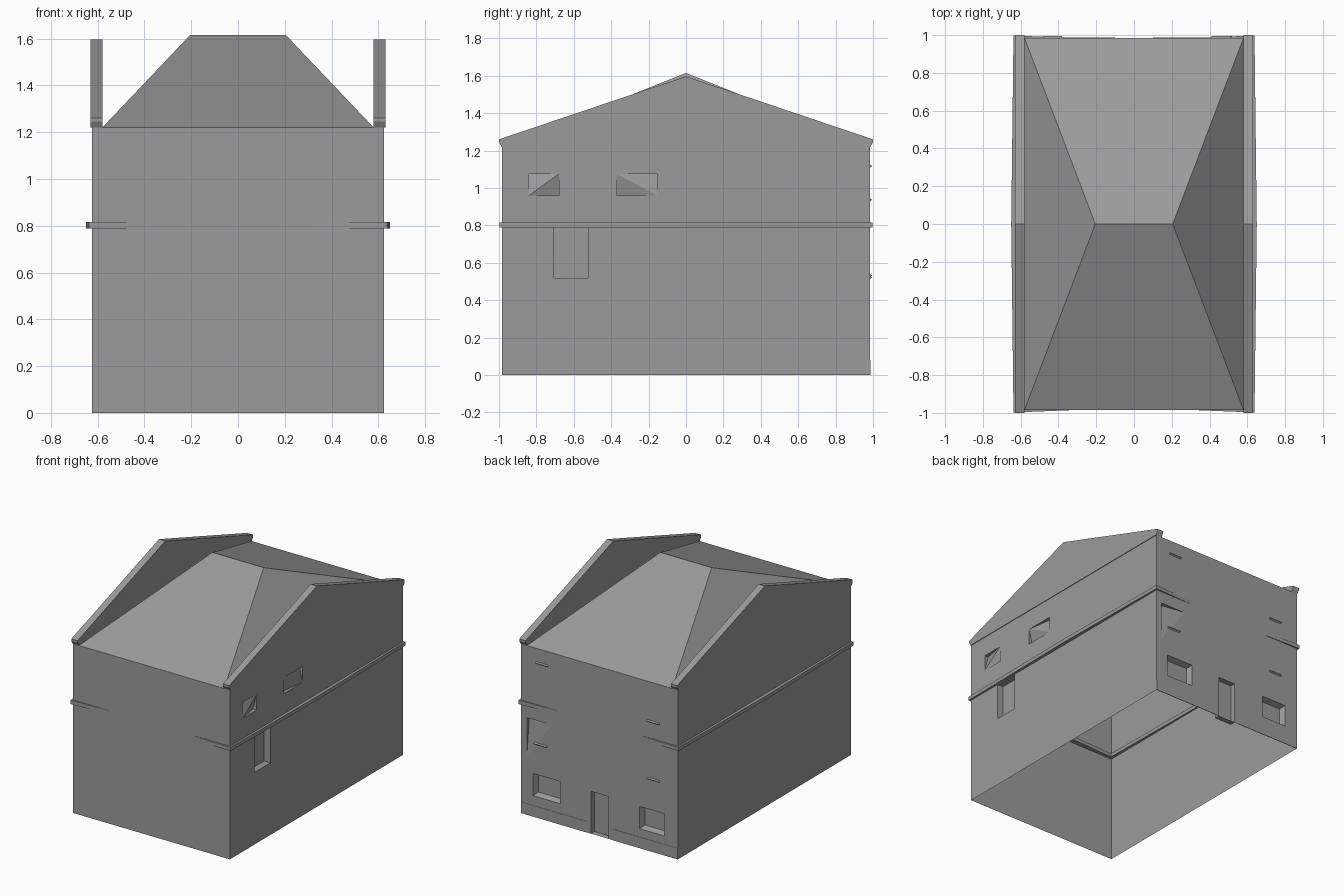
import bpy
import bmesh

cube = bpy.data.objects.get("Cube")
if cube:
    bpy.data.objects.remove(cube, do_unlink=True)

HX, HY, EAVE = 0.625, 0.985, 1.22

stone = bpy.data.materials.new("grey_stone")
stone.use_nodes = True
stone.diffuse_color = (0.33, 0.33, 0.33, 1)
bsdf = next(n for n in stone.node_tree.nodes if n.type == "BSDF_PRINCIPLED")
bsdf.inputs["Base Color"].default_value = (0.33, 0.33, 0.33, 1)


def finish(name, bm, closed=False):
    bmesh.ops.remove_doubles(bm, verts=bm.verts, dist=0.0001)
    if closed:
        bmesh.ops.recalc_face_normals(bm, faces=bm.faces)
    mesh = bpy.data.meshes.new(name)
    bm.to_mesh(mesh)
    bm.free()
    mesh.materials.append(stone)
    obj = bpy.data.objects.new(name, mesh)
    bpy.context.collection.objects.link(obj)
    return obj


def face(bm, points):
    # Drop repeated corners so a flush reveal becomes a triangle or nothing
    unique = []
    for p in points:
        if p not in unique:
            unique.append(p)
    if len(unique) > 2:
        bm.faces.new([bm.verts.new(p) for p in unique])


def wall(name, half_width, place, openings=()):
    """Sheet wall with recesses: (left, right, bottom, top, corner depths, splay)."""
    bm = bmesh.new()
    us = sorted({-half_width, half_width, *(v for o in openings for v in o[:2])})
    zs = sorted({0, EAVE, *(v for o in openings for v in o[2:4])})
    for u0, u1 in zip(us, us[1:]):
        for z0, z1 in zip(zs, zs[1:]):
            u, z = (u0 + u1) / 2, (z0 + z1) / 2
            if any(o[0] < u < o[1] and o[2] < z < o[3] for o in openings):
                continue
            face(bm, [place(u0, z0, 0), place(u1, z0, 0), place(u1, z1, 0), place(u0, z1, 0)])
    for l, r, b, t, depths, s in openings:
        rim = [place(u, z, 0) for u, z in ((l, b), (r, b), (r, t), (l, t))]
        inner = ((l + s, b + s), (r - s, b + s), (r - s, t - s), (l + s, t - s))
        floor = [place(u, z, d) for (u, z), d in zip(inner, depths)]
        for i in range(4):
            j = (i + 1) % 4
            face(bm, [rim[i], rim[j], floor[j], floor[i]])
        k = 1 if depths[0] + depths[2] > depths[1] + depths[3] else 0
        for n in (1, 2):
            face(bm, [floor[k], floor[(k + n) % 4], floor[(k + n + 1) % 4]])
    return finish(name, bm)


def prism(name, profile, x0, x1):
    # Extrude a (y, z) profile along x
    bm = bmesh.new()
    a = [(x0, y, z) for y, z in profile]
    b = [(x1, y, z) for y, z in profile]
    face(bm, a)
    face(bm, b[::-1])
    for i in range(len(a)):
        j = (i + 1) % len(a)
        face(bm, [a[i], b[i], b[j], a[j]])
    return finish(name, bm, closed=True)


def flat(d):
    return (d,) * 4


# Walls, open underneath
wall("front_wall", HX, lambda u, z, d: (u, d - HY, z))
wall("right_wall", HY, lambda u, z, d: (d - HX, -u, z))
wall("left_wall", HY, lambda u, z, d: (HX - d, u, z), [
    (-0.705, -0.525, 0.52, 0.79, flat(0.05), 0),
    (-0.84, -0.68, 0.96, 1.075, (0, 0.03, 0, 0.03), 0),
    (-0.37, -0.155, 0.96, 1.075, (0.03, 0, 0.03, 0), 0),
])
wall("back_wall", HX, lambda u, z, d: (-u, HY - d, z), [
    (-0.07, 0.07, 0, 0.305, flat(0.04), 0),
    (-0.53, -0.31, 0.15, 0.31, flat(0.04), 0.015),
    (0.32, 0.52, 0.14, 0.30, flat(0.04), 0.015),
    (-0.58, -0.38, 0.42, 0.70, (0, 0, 0, 0.03), 0),
])

# Hipped roof
bm = bmesh.new()
ridge = [(-0.205, 0, 1.615), (0.205, 0, 1.615)]
ex = 0.58
c = [(-ex, -HY, EAVE), (ex, -HY, EAVE), (ex, HY, EAVE), (-ex, HY, EAVE)]
face(bm, [c[0], c[1], ridge[1], ridge[0]])
face(bm, [c[1], c[2], ridge[1]])
face(bm, [c[2], c[3], ridge[0], ridge[1]])
face(bm, [c[3], c[0], ridge[0]])
finish("hipped_roof", bm)

# Gable parapets with small kneelers at the eaves
half = [(HY, EAVE), (1.0, 1.245), (1.0, 1.26)]
gable = half + [(0, 1.597)] + [(-y, z) for y, z in reversed(half)]
for side, name in ((1, "left_parapet"), (-1, "right_parapet")):
    prism(name, gable, side * ex, side * 0.63)

# String course, bowed out on the sides and in on the front and back
bm = bmesh.new()
ring = [(-0.638, -0.998), (0, -0.972), (0.638, -0.998), (0.65, 0),
        (0.638, 0.998), (0, 0.972), (-0.638, 0.998), (-0.65, 0)]


def inset(p, z):
    return tuple(v - 0.035 * ((v > 0) - (v < 0)) for v in p) + (z,)


for i, p in enumerate(ring):
    q = ring[(i + 1) % len(ring)]
    lo, hi = 0.788, 0.815
    section = [[(*v, lo), (*v, hi), inset(v, hi), inset(v, lo)] for v in (p, q)]
    for k in range(4):
        m = (k + 1) % 4
        face(bm, [section[0][k], section[1][k], section[1][m], section[0][m]])
finish("string_course", bm, closed=True)

# Thin sills on the back wall
sill = [(HY - 0.005, 0), (HY + 0.01, 0.012), (HY - 0.005, 0.022)]
for i, (x, z) in enumerate(((0.47, 0.52), (-0.43, 0.51), (0.46, 1.105), (-0.43, 0.925))):
    prism(f"back_sill_{i + 1}", [(y, z + h) for y, h in sill], x - 0.05, x + 0.05)

# Low plinth either side of the back door
plinth = [(HY - 0.002, 0), (HY + 0.002, 0), (HY + 0.002, 0.08), (HY - 0.002, 0.08)]
for side, name in ((1, "left_plinth"), (-1, "right_plinth")):
    prism(name, plinth, side * 0.1, side * HX)
